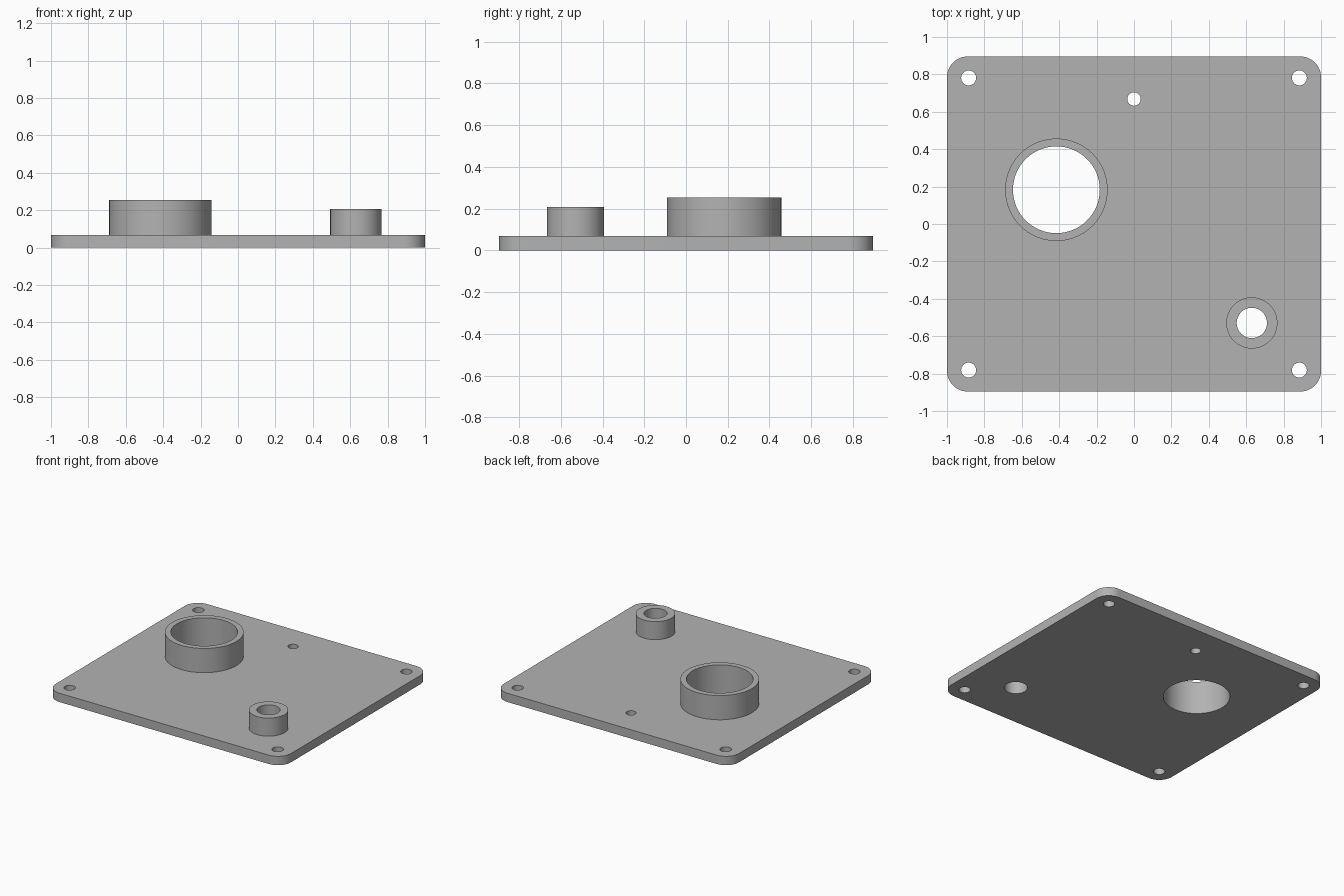
import bpy, bmesh
from math import sin, cos, pi, radians

cube = bpy.data.objects.get("Cube")
if cube:
    bpy.data.objects.remove(cube, do_unlink=True)

# One grey finish for every part
grey = bpy.data.materials.new("plain grey")
grey.use_nodes = True
COLOUR = (0.45, 0.45, 0.45, 1)
grey.diffuse_color = COLOUR
grey.node_tree.nodes["Principled BSDF"].inputs["Base Color"].default_value = COLOUR

HALF_X, HALF_Y, CORNER = 1.0, 0.896, 0.112
PLATE_TOP = 0.068


def circle(x, y, r, n=64):
    return [(x + r * cos(2 * pi * i / n), y + r * sin(2 * pi * i / n)) for i in range(n)]


def rounded_rectangle(hx, hy, r, steps=16):
    points = []
    for quarter, (sx, sy) in enumerate([(1, 1), (-1, 1), (-1, -1), (1, -1)]):
        for i in range(steps + 1):
            a = (quarter + i / steps) * pi / 2
            points.append((sx * (hx - r) + r * cos(a), sy * (hy - r) + r * sin(a)))
    return points


def extrude_profile(name, loops, bottom, top):
    """Fill the first loop, leave the others as holes, and extrude upward."""
    curve = bpy.data.curves.new(name + " profile", "CURVE")
    curve.dimensions = "2D"
    curve.fill_mode = "BOTH"
    curve.extrude = (top - bottom) / 2
    for loop in loops:
        spline = curve.splines.new("POLY")
        spline.points.add(len(loop) - 1)
        for point, (x, y) in zip(spline.points, loop):
            point.co = (x, y, 0, 1)
        spline.use_cyclic_u = True
    helper = bpy.data.objects.new(name + " helper", curve)
    bpy.context.collection.objects.link(helper)
    depsgraph = bpy.context.evaluated_depsgraph_get()
    mesh = bpy.data.meshes.new_from_object(helper.evaluated_get(depsgraph))
    bpy.data.objects.remove(helper, do_unlink=True)

    bm = bmesh.new()
    bm.from_mesh(mesh)
    bmesh.ops.remove_doubles(bm, verts=bm.verts, dist=0.0001)
    bmesh.ops.recalc_face_normals(bm, faces=bm.faces)
    bmesh.ops.translate(bm, verts=bm.verts, vec=(0, 0, (top + bottom) / 2))
    bm.to_mesh(mesh)
    bm.free()

    mesh.materials.clear()
    mesh.materials.append(grey)
    obj = bpy.data.objects.new(name, mesh)
    bpy.context.collection.objects.link(obj)
    bpy.ops.object.select_all(action="DESELECT")
    obj.select_set(True)
    bpy.context.view_layer.objects.active = obj
    bpy.ops.object.shade_smooth_by_angle(angle=radians(30))
    return obj


# Raised collars: name, x, y, outer radius, bore radius, top height
collars = [
    ("large_collar", -0.415, 0.183, 0.274, 0.232, 0.254),
    ("small_collar", 0.63, -0.529, 0.137, 0.081, 0.207),
]

# Base plate with corner holes, a pilot hole and the collar bores
holes = [circle(sx * 0.884, sy * 0.781, 0.04, 32) for sx in (-1, 1) for sy in (-1, 1)]
holes.append(circle(0, 0.668, 0.036, 32))
holes += [circle(x, y, bore) for _, x, y, _, bore, _ in collars]
extrude_profile("base_plate", [rounded_rectangle(HALF_X, HALF_Y, CORNER)] + holes, 0, PLATE_TOP)

# Collars standing on the plate
for name, x, y, outer, bore, top in collars:
    extrude_profile(name, [circle(x, y, outer), circle(x, y, bore)], PLATE_TOP, top)
